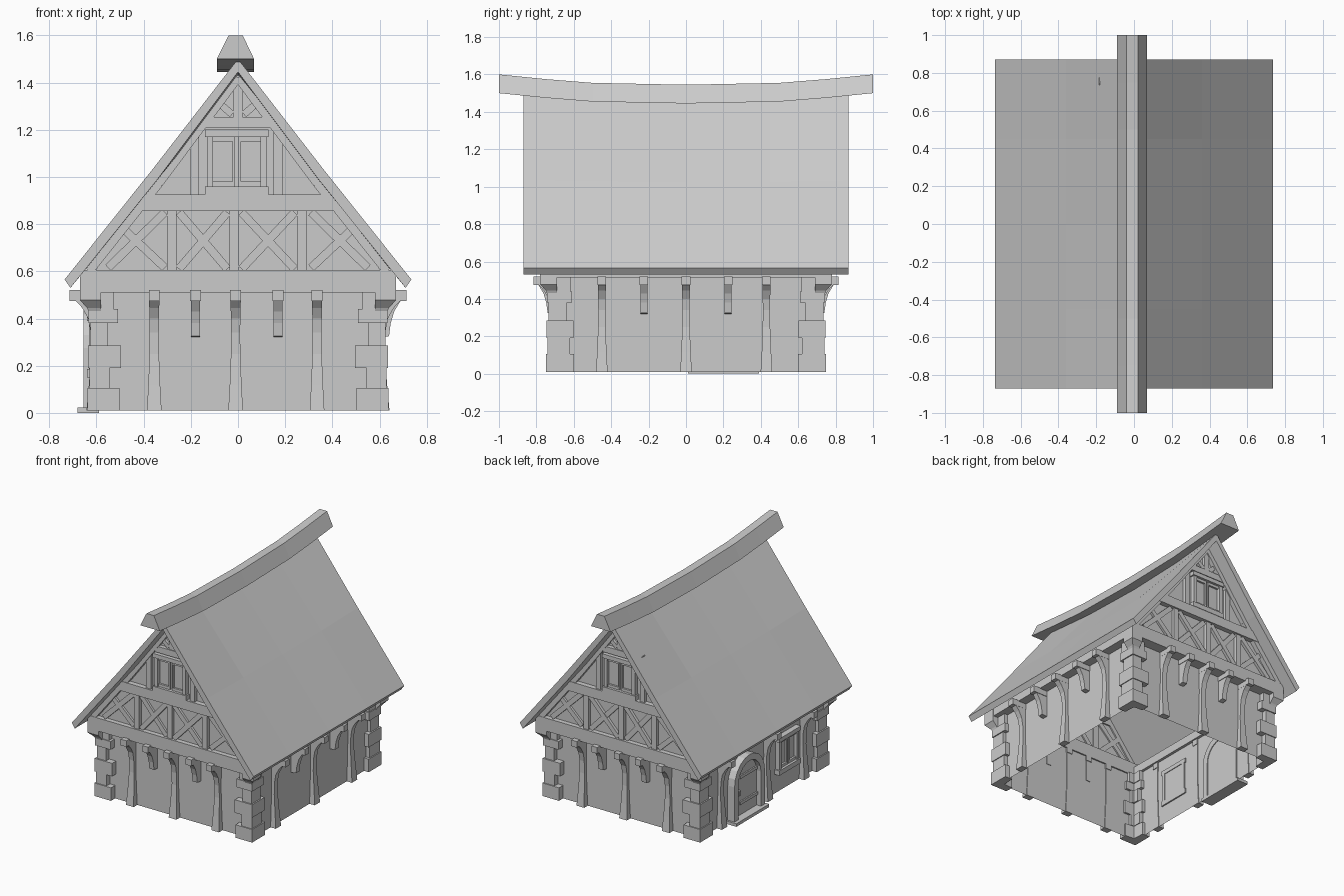
import bpy, bmesh, math
from mathutils import Vector

if "Cube" in bpy.data.objects:
    bpy.data.objects.remove(bpy.data.objects["Cube"])

WX, WY, GY = 0.60, 0.70, 0.745      # wall planes and gable plane

# local (t along wall, d out from house axis, z) to world
FRONT = lambda t, d, z: Vector((t, -d, z))
BACK = lambda t, d, z: Vector((t, d, z))
RIGHT = lambda t, d, z: Vector((d, t, z))
LEFT = lambda t, d, z: Vector((-d, t, z))


def make(name, solids):
    """One object from several lofted solids, each a list of equal rings."""
    bm = bmesh.new()
    for rings in solids:
        vs = [[bm.verts.new(p) for p in r] for r in rings]
        n = len(vs[0])
        for a, b in zip(vs, vs[1:]):
            for i in range(n):
                bm.faces.new((a[i], a[(i + 1) % n], b[(i + 1) % n], b[i]))
        bm.faces.new(vs[0])
        bm.faces.new(vs[-1])
    bmesh.ops.recalc_face_normals(bm, faces=bm.faces)
    me = bpy.data.meshes.new(name)
    bm.to_mesh(me)
    bm.free()
    ob = bpy.data.objects.new(name, me)
    bpy.context.collection.objects.link(ob)
    return ob


def prism(face, pts, d0, d1):
    return [[face(t, d, z) for t, z in pts] for d in (d0, d1)]


def box(face, t0, t1, z0, z1, d0, d1):
    return prism(face, [(t0, z0), (t1, z0), (t1, z1), (t0, z1)], d0, d1)


def bar(face, a, b, w, d0, d1):
    a, b = Vector(a), Vector(b)
    u = (b - a).normalized()
    n = Vector((-u.y, u.x)) * w / 2
    return prism(face, [a - n, b - n, b + n, a + n], d0, d1)


def sheet(name, polys):
    me = bpy.data.meshes.new(name)
    vs = [p for poly in polys for p in poly]
    fs, k = [], 0
    for poly in polys:
        fs.append(list(range(k, k + len(poly))))
        k += len(poly)
    me.from_pydata(vs, [], fs)
    bpy.context.collection.objects.link(bpy.data.objects.new(name, me))


# thin walls, open below
def wall(face, h, d):
    return [face(-h, d, 0.01), face(h, d, 0.01), face(h, d, 0.55), face(-h, d, 0.55)]


def gable(face):
    return [face(t, GY, z) for t, z in
            [(-0.66, 0.52), (0.66, 0.52), (0.345, 0.985), (0, 1.45), (-0.345, 0.985)]]


sheet("walls", [wall(FRONT, WX, WY), wall(BACK, WX, WY)[::-1],
                wall(RIGHT, WY, WX), wall(LEFT, WY, WX)[::-1]])
sheet("gable_walls", [gable(FRONT), gable(BACK)[::-1]])

# roof slab with sagging apex
rings = []
for y in (-0.87, -0.45, 0, 0.45, 0.87):
    s = 0.055 * (1 - (y / 0.87) ** 2)
    half = [(0.735, 0.565, 0), (0.36, 1.035, 0.2), (0, 1.5, 1)]
    low = [(0.345, 0.985, 0.2), (0.71, 0.53, 0)]
    top = half + [(-x, z, k) for x, z, k in half[1::-1]]
    under = [(-x, z, k) for x, z, k in low[::-1]] + [(0, 1.445, 1)] + low
    rings.append([Vector((x, y, z - s * k)) for x, z, k in top + under])
make("roof", [rings])

# curved ridge beam
rings = []
for y, z in ((-1, 1.6), (-0.75, 1.575), (-0.5, 1.555), (0, 1.545),
             (0.5, 1.555), (0.75, 1.575), (1, 1.6)):
    rings.append([Vector(p) for p in ((-0.09, y, z - 0.1), (0.068, y, z - 0.1),
                                      (0.02, y, z), (-0.04, y, z))])
make("ridge_beam", [rings])


# window with frame, sill and two sashes
def window(name, face, t, z0, w, h, d):
    z1, a = z0 + h, w / 2
    s = [box(face, t - a + 0.01, t + a - 0.01, z0 + 0.02, z1 - 0.02, d - 0.005, d + 0.008),
         box(face, t - a, t + a, z0, z0 + 0.035, d - 0.01, d + 0.04),
         box(face, t - a, t + a, z1 - 0.03, z1, d - 0.01, d + 0.04)]
    for k in (-1, 1):
        e, m = t + k * (a - 0.01), t + k * 0.008
        o = t + k * (a - 0.035)
        s.append(box(face, *sorted((e, o)), z0 + 0.035, z1 - 0.03, d - 0.01, d + 0.032))
        s.append(box(face, *sorted((m, m + k * 0.01)), z0 + 0.035, z1 - 0.03, d, d + 0.022))
        for z in (z0 + 0.035, z1 - 0.05):
            s.append(box(face, *sorted((m, o)), z, z + 0.02, d, d + 0.022))
    make(name, s)


# gable timber framing, both ends
for tag, face in (("front", FRONT), ("back", BACK)):
    a, b = GY - 0.01, GY + 0.025
    make(tag + "_sill_beam", [box(face, -0.67, 0.67, 0.51, 0.605, 0.69, 0.78)])
    t = [prism(face, [(-0.45, 0.855), (0.45, 0.855), (0.395, 0.925), (-0.395, 0.925)], a, b + 0.012),
         box(face, -0.185, 0.175, 1.21, 1.255, a, b + 0.005),
         box(face, -0.02, 0.02, 1.255, 1.43, a, b)]
    for x in (-0.28, -0.015, 0.27):
        t.append(box(face, x - 0.02, x + 0.02, 0.605, 0.855, a, b))
    for x in (-0.185, 0.17):
        t.append(box(face, x - 0.019, x + 0.019, 0.925, 1.21, a, b))
    for x0, x1 in ((-0.25, -0.045), (0.015, 0.24)):
        t.append(bar(face, (x0, 0.61), (x1, 0.85), 0.035, a, b - 0.004))
        t.append(bar(face, (x0, 0.85), (x1, 0.61), 0.035, a, b - 0.008))
    for k in (-1, 1):
        t.append(bar(face, (k * 0.55, 0.615), (k * 0.31, 0.85), 0.035, a, b - 0.004))
        t.append(bar(face, (k * 0.31, 0.615), (k * 0.48, 0.775), 0.035, a, b - 0.008))
        t.append(bar(face, (k * 0.025, 1.265), (k * 0.1, 1.33), 0.03, a, b - 0.004))
        t.append(bar(face, (k * 0.63, 0.60), (k * 0.335, 0.972), 0.035, a, b + 0.008))
        t.append(bar(face, (k * 0.335, 0.972), (0, 1.42), 0.035, a, b + 0.008))
    make(tag + "_gable_timbers", t)
    window(tag + "_gable_window", face, -0.005, 0.925, 0.27, 0.275, GY)

# wall plates under the eaves
make("wall_plates", [box(f, -0.77, 0.77, 0.515, 0.575, 0.58, 0.665) for f in (LEFT, RIGHT)])


# curved posts and short brackets carrying the overhang
def head(face, t, d):
    return box(face, t - 0.023, t + 0.023, 0.475, 0.52, d - 0.01, d + 0.115)


def post(face, t, d):
    prof = [(0.01, 0.042, 0.031), (0.12, 0.032, 0.025), (0.25, 0.022, 0.02), (0.34, 0.024, 0.019),
            (0.40, 0.035, 0.02), (0.445, 0.06, 0.021), (0.48, 0.092, 0.022)]
    return [[face(t - w, d - 0.005, z), face(t + w, d - 0.005, z), face(t + w, d + o, z),
             face(t - w, d + o, z)] for z, o, w in prof]


def bracket(face, t, d):
    prof = [(-0.005, 0.32), (0.04, 0.325), (0.047, 0.38), (0.062, 0.43),
            (0.092, 0.48), (-0.005, 0.48)]
    return [[face(t + k, d + o, z) for o, z in prof] for k in (-0.019, 0.019)]


layout = (("front", FRONT, WY, (-0.355, -0.01, 0.335), (-0.18, 0.17)),
          ("back", BACK, WY, (-0.355, -0.01, 0.335), (-0.18, 0.17)),
          ("right", RIGHT, WX, (-0.45, 0, 0.43), (-0.225, 0.225)),
          ("left", LEFT, WX, (-0.48, -0.06, 0.47), ()))
for tag, face, d, posts, shorts in layout:
    s = []
    for t in posts:
        s += [post(face, t, d), head(face, t, d)]
    for t in shorts:
        s += [bracket(face, t, d), head(face, t, d)]
    make(tag + "_posts", s)

# corner stones in alternating sizes, topped by a corner corbel
courses = [(0.01, 0.105, 0.135, 0.15, 0), (0.105, 0.19, 0.085, 0.12, 0.008),
           (0.19, 0.285, 0.14, 0.145, 0.002), (0.285, 0.38, 0.075, 0.1, 0.012),
           (0.38, 0.44, 0.125, 0.135, 0.004), (0.44, 0.515, 0.1, 0.12, 0.01)]
for sx in (-1, 1):
    for sy in (-1, 1):
        s = []
        for z0, z1, lx, ly, i in courses:
            x, y = 0.638 - i, 0.748 - i
            # L-shaped stone wraps the outside of the corner
            ell = [(x, y), (x - lx, y), (x - lx, y - 0.06), (x - 0.06, y - 0.06),
                   (x - 0.06, y - ly), (x, y - ly)]
            if z0 < 0.1:
                ell = [(x, y), (x - lx, y), (x - lx, y - 0.06), (x - 0.065, y - 0.065),
                       (x - 0.06, y - ly), (x, y - ly)]
            s.append([[Vector((sx * p, sy * q, z)) for p, q in ell] for z in (z0, z1)])
        make("corner_stones", s)
        # stepped flare at the top of the corner
        flare = [[Vector((sx * p, sy * q, z)) for p, q in
                  ((0.58, 0.69), (0.62 + o, 0.69), (0.62 + o, 0.73 + o), (0.58, 0.73 + o))]
                 for z, o in ((0.40, 0), (0.445, 0.02), (0.478, 0.05), (0.52, 0.05))]
        make("corner_corbel", [flare])

# arched door on the left side
TC, SP, DW = 0.2, 0.275, WX
path = [(1, 0, 0.02)] + [(math.cos(a), math.sin(a), SP) for a in
                         [math.pi * i / 10 for i in range(11)]] + [(-1, 0, 0.02)]
make("door_surround", [[[LEFT(TC + r * c, DW + o, z + r * sn) for r, o in
                         ((0.13, -0.01), (0.175, -0.01), (0.175, 0.055), (0.13, 0.055))]
                        for c, sn, z in path]])
make("door_panel", [prism(LEFT, [(TC + 0.132 * c, z + 0.132 * sn) for c, sn, z in path],
                          DW - 0.005, DW + 0.02)])
make("door_hinges", [box(LEFT, TC - 0.13, TC + 0.07, z, z + 0.022, DW + 0.015, DW + 0.03)
                     for z in (0.1, 0.29)] +
     [box(LEFT, TC + 0.085, TC + 0.105, 0.18, 0.215, DW + 0.015, DW + 0.045)])
make("door_step", [box(LEFT, TC - 0.19, TC + 0.19, 0, 0.022, DW - 0.01, DW + 0.08)])

# window on the left side
window("side_window", LEFT, -0.29, 0.15, 0.25, 0.27, WX)
